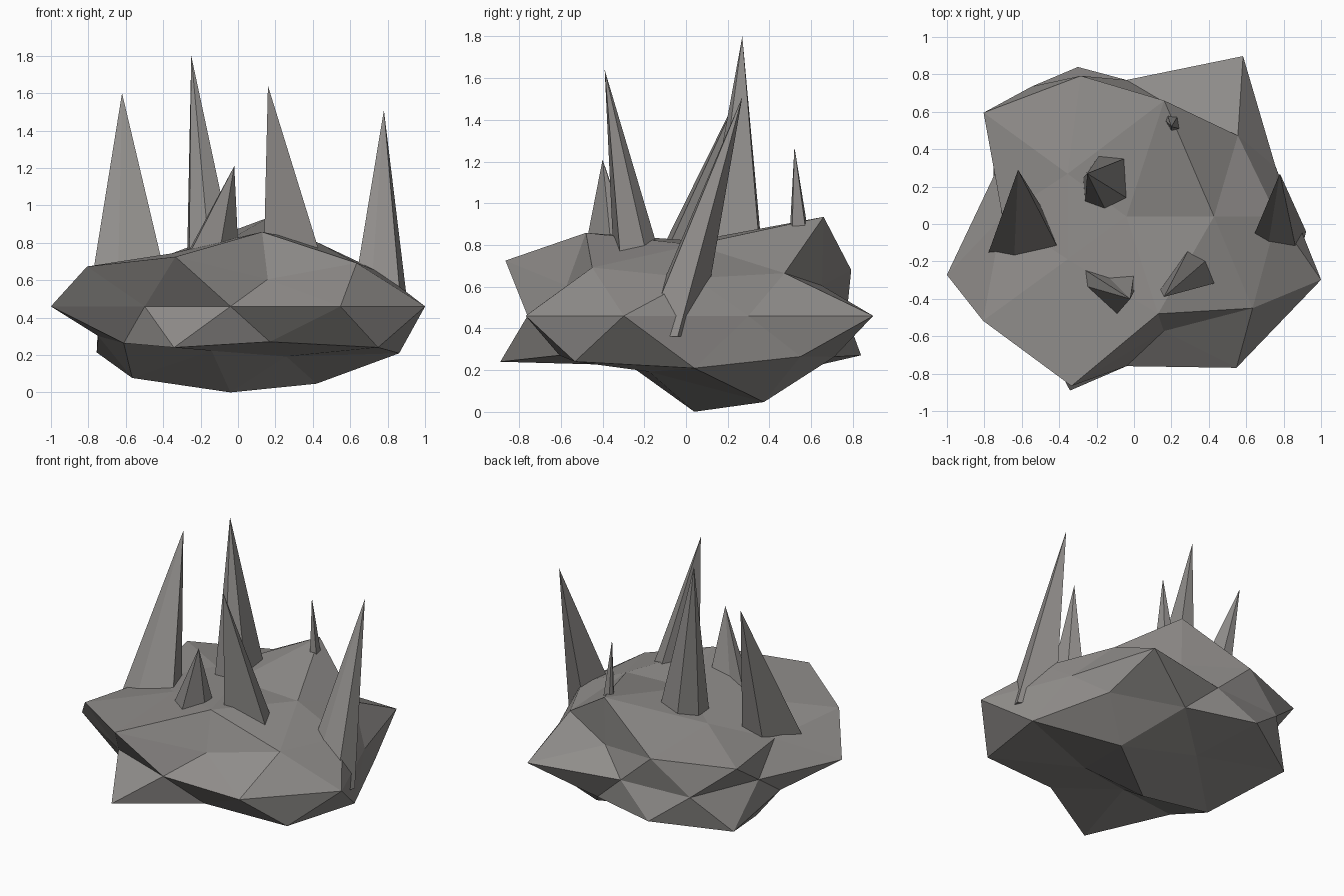
import bpy, bmesh
from math import radians, sin, cos, sqrt
from mathutils import Vector

if "Cube" in bpy.data.objects:
    bpy.data.objects.remove(bpy.data.objects["Cube"])

CENTRE = Vector((-0.04, 0.04, 0.46))
FLAT = 0.45

stone = bpy.data.materials.new("dark_stone")
stone.diffuse_color = (0.28, 0.268, 0.258, 1)
stone.use_nodes = True
stone.node_tree.nodes["Principled BSDF"].inputs["Base Color"].default_value = stone.diffuse_color


def finish(bm, name):
    bmesh.ops.recalc_face_normals(bm, faces=bm.faces[:])
    me = bpy.data.meshes.new(name)
    bm.to_mesh(me)
    bm.free()
    me.materials.append(stone)
    ob = bpy.data.objects.new(name, me)
    bpy.context.collection.objects.link(ob)
    return ob


# Rock body: flattened icosphere, each ring pushed in or out radially
# (height on unit sphere, start angle, radius of each vertex going round)
rings = [
    (1.0, 0, [0.80]),
    (0.851, 0, [0.89, 1.24, 0.74, 0.74, 1.04]),
    (0.526, 36, [0.865, 0.93, 0.78, 1.12, 0.98]),
    (0.447, 0, [0.90, 0.72, 1.056, 1.06, 0.72]),
    (0.0, 18, [0.84, 1.06, 0.73, 0.86, 0.74, 1.01, 0.78, 0.80, 1.0, 1.094]),
    (-0.447, 36, [0.97, 0.94, 0.79, 1.094, 1.09]),
    (-0.526, 0, [1.06, 0.83, 1.04, 0.83, 0.80]),
    (-0.851, 36, [1.08, 0.75, 1.0, 0.62, 0.70]),
    (-1.0, 0, [1.022]),
]
bm = bmesh.new()
bmesh.ops.create_icosphere(bm, subdivisions=2, radius=1)
start = [(v, v.co.normalized()) for v in bm.verts]
for z, a0, radii in rings:
    r = sqrt(1 - z * z)
    for i, k in enumerate(radii):
        a = radians(a0 + 360 * i / len(radii))
        d = Vector((r * cos(a), r * sin(a), z))
        v, n = max(start, key=lambda s: s[1].dot(d))
        v.co = CENTRE + Vector((n.x * k, n.y * k, n.z * k * FLAT))
finish(bm, "rock_body")


# Crystal spikes: leaning pyramids sunk slightly into the rock
def spike(name, tip, z, base, sink=1.12):
    bm = bmesh.new()
    tip = Vector(tip)
    top = bm.verts.new(tip)
    ring = [bm.verts.new(tip + (Vector((x, y, z)) - tip) * sink) for x, y in base]
    for a, b in zip(ring, ring[1:] + ring[:1]):
        bm.faces.new((a, b, top))
    bm.faces.new(ring[::-1])
    finish(bm, name)


spike("left_spike", (-0.62, 0.29, 1.6), 0.67,
      [(-0.77, -0.13), (-0.64, -0.17), (-0.4, -0.14), (-0.5, 0.1), (-0.65, 0.1)])
spike("tall_middle_spike", (-0.25, 0.27, 1.8), 0.82,
      [(-0.26, 0.13), (-0.16, 0.09), (-0.04, 0.14), (-0.05, 0.35), (-0.19, 0.36), (-0.27, 0.25)])
spike("short_front_spike", (-0.02, -0.4, 1.21), 0.80,
      [(-0.23, -0.34), (-0.09, -0.48), (0.0, -0.36), (0.0, -0.27), (-0.13, -0.29), (-0.24, -0.26)])
spike("front_spike", (0.16, -0.39, 1.64), 0.80,
      [(0.14, -0.35), (0.42, -0.32), (0.38, -0.2), (0.29, -0.14)])
spike("small_back_spike", (0.2, 0.52, 1.27), 0.90,
      [(0.17, 0.55), (0.2, 0.5), (0.24, 0.51), (0.23, 0.57), (0.18, 0.58)])
spike("right_spike", (0.78, 0.27, 1.51), 0.36,
      [(0.59, -0.18), (0.7, -0.22), (0.88, -0.2), (0.92, -0.04), (0.7, 0.07)], 1.0)
